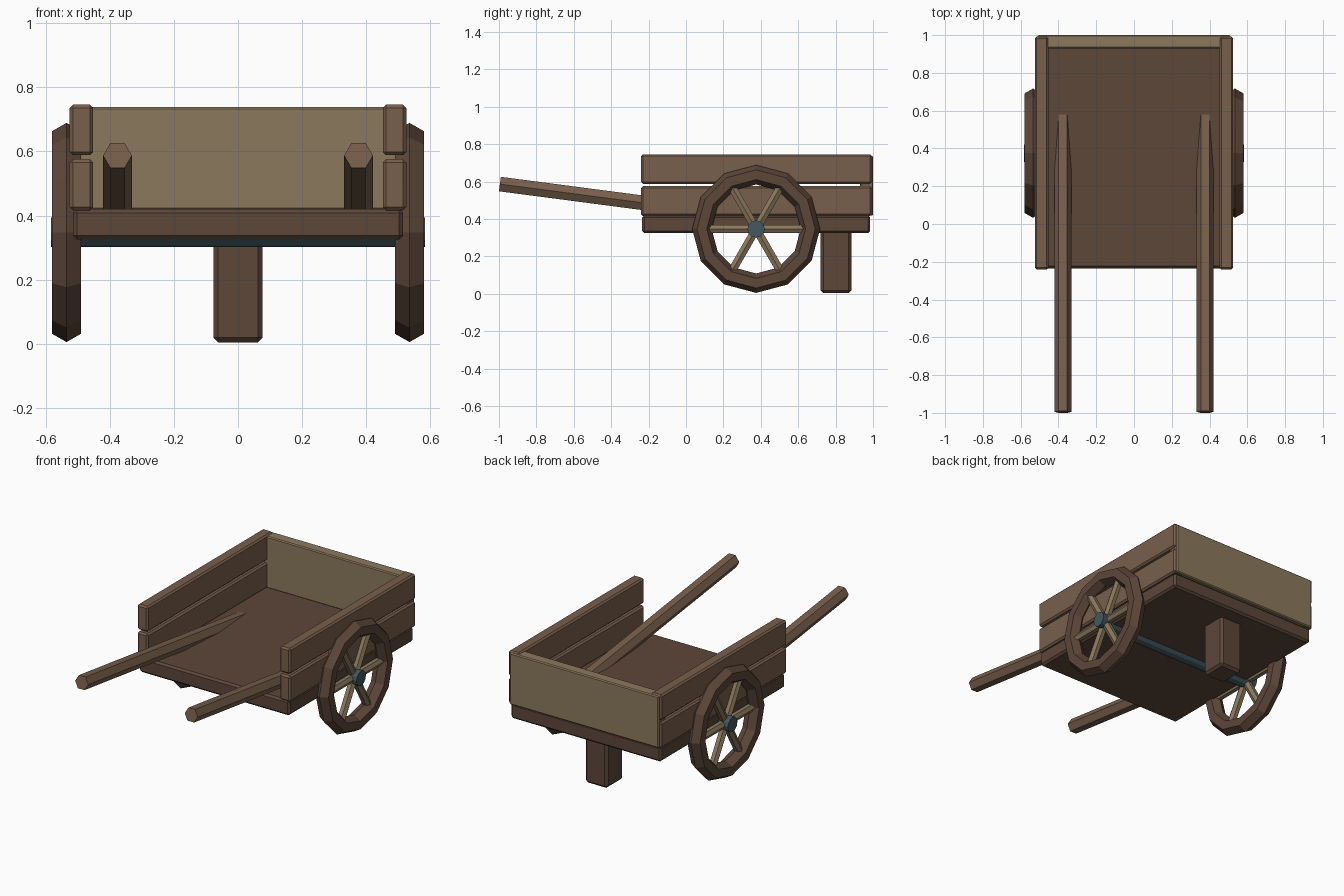
import bpy, bmesh, math
from mathutils import Vector

if "Cube" in bpy.data.objects:
    bpy.data.objects.remove(bpy.data.objects["Cube"])


def material(name, rgb):
    m = bpy.data.materials.new(name)
    m.diffuse_color = (*rgb, 1)
    m.use_nodes = True
    m.node_tree.nodes["Principled BSDF"].inputs["Base Color"].default_value = m.diffuse_color
    return m


DARK = material("dark_wood", (0.11, 0.063, 0.042))
MID = material("mid_wood", (0.19, 0.115, 0.072))
LIGHT = material("light_wood", (0.26, 0.19, 0.11))
IRON = material("iron", (0.055, 0.10, 0.115))


def finish(bm, name, mat):
    bmesh.ops.recalc_face_normals(bm, faces=bm.faces)
    me = bpy.data.meshes.new(name)
    bm.to_mesh(me)
    bm.free()
    me.materials.append(mat)
    ob = bpy.data.objects.new(name, me)
    bpy.context.collection.objects.link(ob)
    return ob


def box(name, lo, hi, mat, bevel=0.01):
    """Chamfered box between two corners."""
    lo, hi = Vector(lo), Vector(hi)
    bm = bmesh.new()
    bmesh.ops.create_cube(bm, size=1)
    for v in bm.verts:
        v.co = (lo + hi) / 2 + v.co * (hi - lo)
    bmesh.ops.bevel(bm, geom=bm.edges[:], offset=bevel, segments=1,
                    profile=0.5, affect='EDGES')
    return finish(bm, name, mat)


def rod(name, a, b, radius, sides, mat, u):
    """Prism from a to b with one corner pointing along u."""
    a, b, u = Vector(a), Vector(b), Vector(u)
    w = (b - a).normalized().cross(u)
    bm = bmesh.new()
    rings = []
    for p in (a, b):
        rings.append([bm.verts.new(p + radius * (u * math.cos(t) + w * math.sin(t)))
                      for t in (2 * math.pi * i / sides for i in range(sides))])
        bm.faces.new(rings[-1])
    for i in range(sides):
        j = (i + 1) % sides
        bm.faces.new((rings[0][i], rings[0][j], rings[1][j], rings[1][i]))
    return finish(bm, name, mat)


# Cart body
box("bed", (-0.515, -0.235, 0.325), (0.515, 0.985, 0.42), DARK, 0.012)
box("back_board", (-0.512, 0.93, 0.418), (0.512, 1.0, 0.738), LIGHT, 0.006)
box("rear_leg", (-0.077, 0.72, 0.004), (0.077, 0.885, 0.34), DARK, 0.015)

# Axle with hub ends
AY, AZ = 0.375, 0.347
rod("axle", (-0.583, AY, AZ), (0.583, AY, AZ), 0.046, 12, IRON, (0, 0, 1))

for side, s in (("left", -1), ("right", 1)):
    # Side planks
    xs = sorted((s * 0.452, s * 0.525))
    for level, z0, z1 in (("lower", 0.416, 0.576), ("upper", 0.588, 0.746)):
        box(f"{side}_{level}_plank", (xs[0], -0.24, z0), (xs[1], 0.993, z1), MID, 0.01)

    # Sloping handle sunk into the bed
    rod(f"{side}_handle", (s * 0.376, -0.995, 0.587), (s * 0.376, 0.6, 0.378),
        0.045, 6, MID, (1, 0, 0))

    # Wheel rim
    wx = s * 0.535
    bpy.ops.mesh.primitive_torus_add(major_segments=12, minor_segments=6,
                                     major_radius=0.29, minor_radius=0.052,
                                     location=(wx, AY, AZ),
                                     rotation=(0, math.pi / 2, 0))
    rim = bpy.context.object
    rim.name = f"{side}_wheel_rim"
    rim.data.materials.append(DARK)

    # Spokes running right across the wheel
    for k in range(3):
        t = k * math.pi / 3
        dy, dz = 0.265 * math.cos(t), 0.265 * math.sin(t)
        rod(f"{side}_spoke_{k + 1}", (wx, AY - dy, AZ - dz), (wx, AY + dy, AZ + dz),
            0.025, 6, LIGHT, (1, 0, 0))
